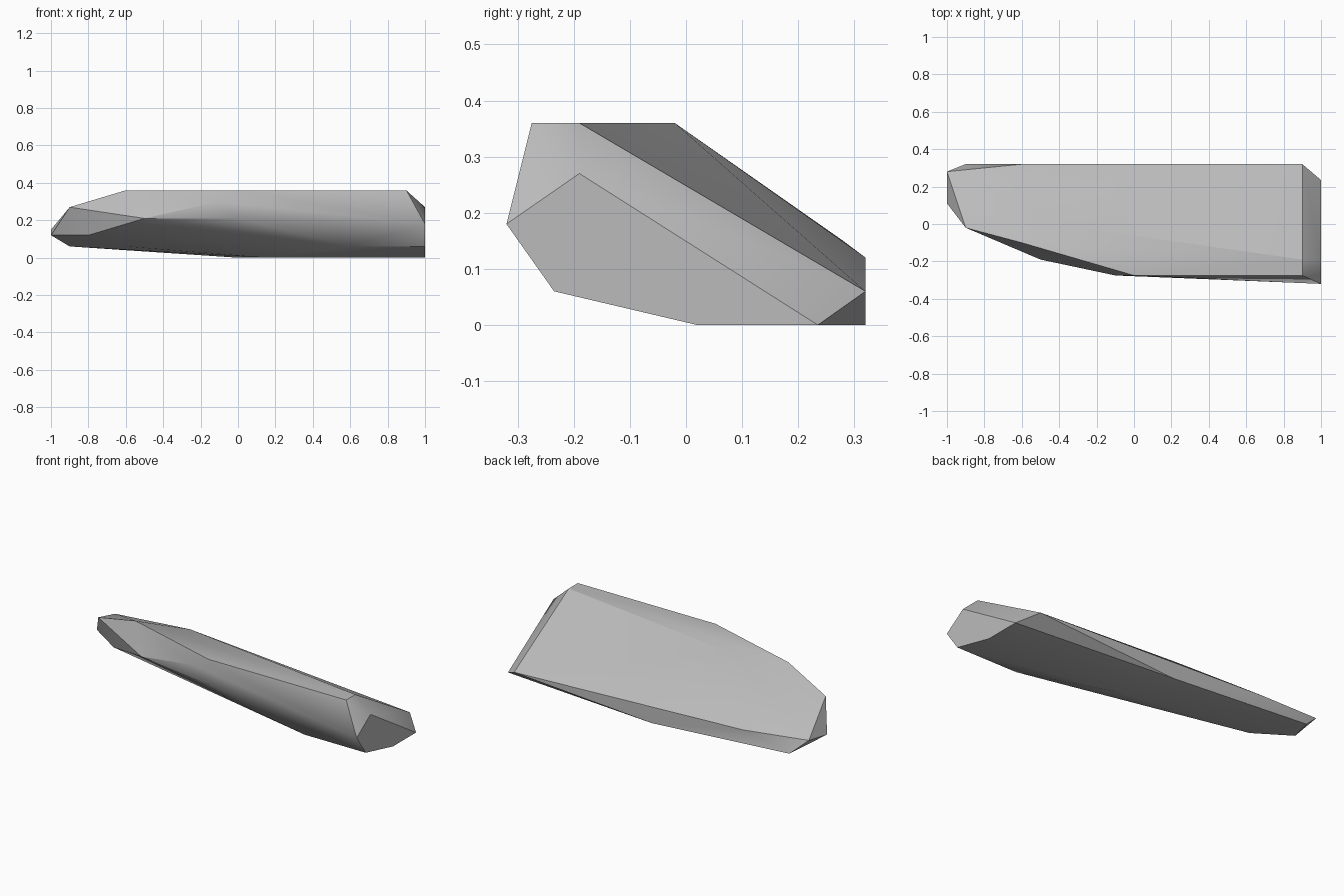
import bpy
import bmesh
import math

# Remove the default cube only
cube = bpy.data.objects.get("Cube")
if cube:
    bpy.data.objects.remove(cube, do_unlink=True)

# Stone material
stone = bpy.data.materials.new("stone_grey")
stone.use_nodes = True
grey = (0.5, 0.5, 0.5, 1)
stone.diffuse_color = grey
stone.node_tree.nodes["Principled BSDF"].inputs["Base Color"].default_value = grey

# Corner groups of the slab, each (x, y, z)
top_rim = [(-0.9, -0.02, 0.27), (-0.6, -0.1, 0.36), (-0.3, -0.02, 0.36),
           (0, -0.275, 0.36), (0.9, -0.275, 0.36), (0.9, -0.19, 0.36)]
front_ridge = [(-0.8, -0.02, 0.12), (-0.5, -0.19, 0.21), (-0.1, -0.275, 0.3),
               (0, -0.275, 0.21), (0.6, -0.235, 0.06)]
blunt_end = [(1, -0.32, 0.18), (1, -0.19, 0.27), (1, 0.235, 0),
             (1, 0.02, 0), (1, -0.235, 0.06)]
back_edge = [(0.9, 0.32, 0.06), (0, 0.32, 0), (-0.9, 0.32, 0.06), (-0.6, 0.32, 0.12)]
narrow_end = [(-1, 0.28, 0.15), (-1, 0.11, 0.12)]
underside = [(0.15, 0.02, 0), (-0.6, 0.1, 0.06)]

# Wrap the corners in a faceted shell
bm = bmesh.new()
for corner in top_rim + front_ridge + blunt_end + back_edge + narrow_end + underside:
    bm.verts.new(corner)
hull = bmesh.ops.convex_hull(bm, input=bm.verts[:])
loose = {v for v in hull["geom_interior"] + hull["geom_unused"]
         if isinstance(v, bmesh.types.BMVert) and not v.link_faces}
bmesh.ops.delete(bm, geom=list(loose), context="VERTS")
bmesh.ops.dissolve_limit(bm, angle_limit=math.radians(1),
                         verts=bm.verts[:], edges=bm.edges[:])
bmesh.ops.recalc_face_normals(bm, faces=bm.faces[:])

mesh = bpy.data.meshes.new("rock_slab")
bm.to_mesh(mesh)
bm.free()
mesh.materials.append(stone)
rock = bpy.data.objects.new("rock_slab", mesh)
bpy.context.collection.objects.link(rock)

# Soft facets with crisp main edges
bpy.ops.object.select_all(action="DESELECT")
rock.select_set(True)
bpy.context.view_layer.objects.active = rock
bpy.ops.object.shade_smooth_by_angle(angle=math.radians(30))
